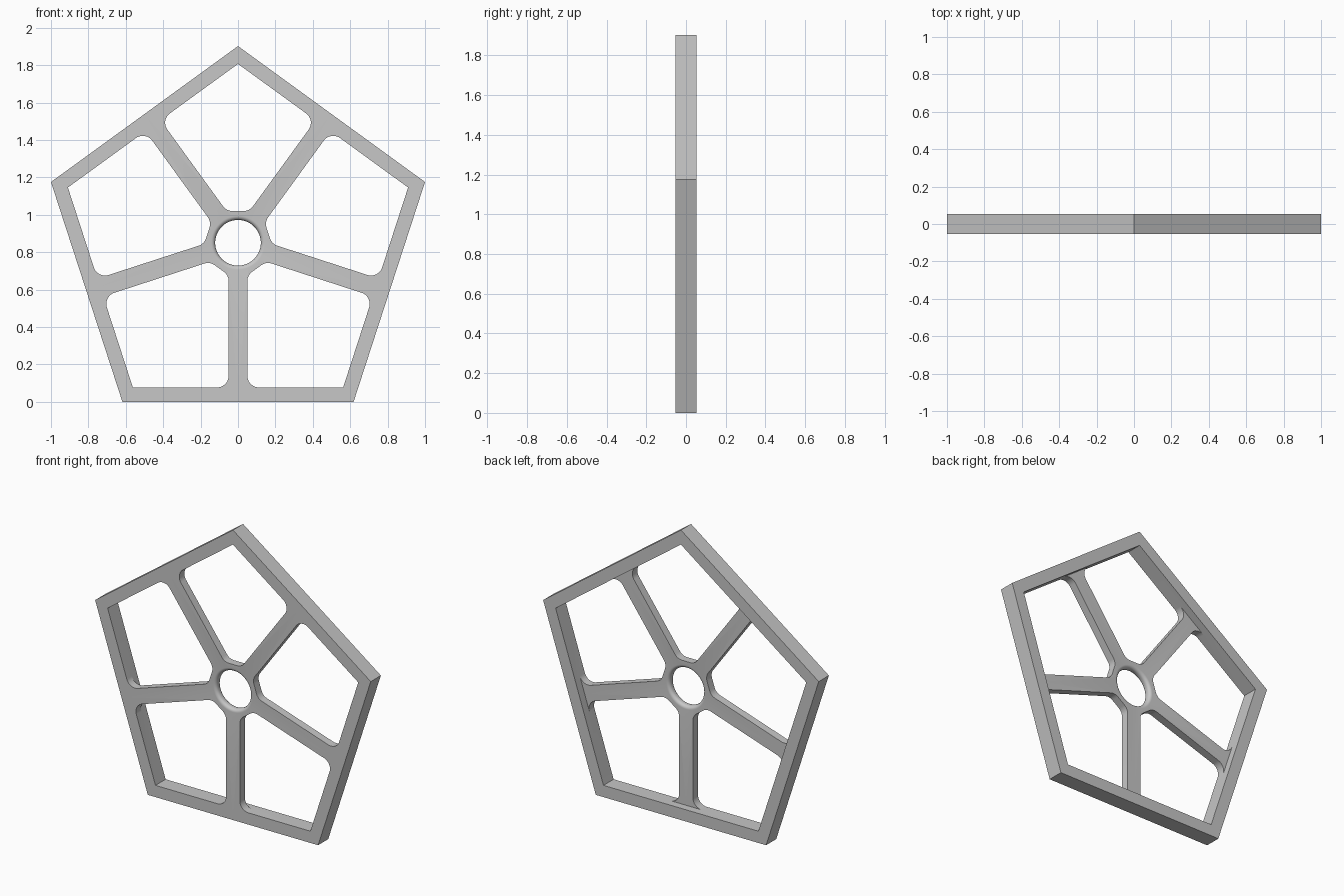
import bpy
import bmesh
from math import sin, cos, tan, pi, radians
from mathutils import Vector

if "Cube" in bpy.data.objects:
    bpy.data.objects.remove(bpy.data.objects["Cube"])

# Main dimensions
HALF_TURN = pi / 5                                # angle from spoke axis to corner axis
CORNER = 1 / sin(2 * pi / 5)                      # centre to outer corner, width is 2
OUTER = CORNER * cos(HALF_TURN)                   # centre to outer side
INNER = OUTER - 0.077                             # centre to inner side of the frame
FRONT, FLOOR, BACK = -0.0525, 0.0, 0.0525         # spokes fill the front half only
SPOKE, HUB, FILLET = 0.05, 0.17, 0.062
HOLE, ROUND = 0.122, 0.022


def polar(r, angle):
    return Vector((r * cos(angle), r * sin(angle)))


def rounded(before, corner, after, radius, steps=8):
    """Points of a fillet arc at a corner."""
    a, b = (before - corner).normalized(), (after - corner).normalized()
    half = a.angle(b) / 2
    centre = corner + (a + b).normalized() * radius / sin(half)
    start = corner + a * radius / tan(half) - centre
    end = corner + b * radius / tan(half) - centre
    return [centre + start.lerp(end, i / steps).normalized() * radius
            for i in range(steps + 1)]


# Outline of half a window, from the hub to the inner frame corner
hub_mid = polar(HUB, HALF_TURN)
hub_corner = Vector(((HUB - SPOKE * sin(HALF_TURN)) / cos(HALF_TURN), SPOKE))
spoke_end = Vector((INNER, SPOKE))
inner_corner = Vector((INNER, INNER * tan(HALF_TURN)))
outer_corner = Vector((OUTER, OUTER * tan(HALF_TURN)))
inner_mid, outer_mid = Vector((INNER, 0)), Vector((OUTER, 0))
window = ([hub_mid] + rounded(hub_mid, hub_corner, spoke_end, FILLET)
          + rounded(hub_corner, spoke_end, inner_corner, FILLET))
tangent = window[-1]

# Cross-section of the rounded hub hole, as radius and depth
turns = [i * pi / 12 for i in range(7)]
hole = [(HOLE + ROUND * (1 - sin(t)), FRONT + ROUND * (1 - cos(t))) for t in turns]
hole += [(r, FLOOR + FRONT - y) for r, y in reversed(hole)]
arc = [HALF_TURN * i / 8 for i in range(9)]
rim = [polar(HOLE + ROUND, a) for a in arc]

bm = bmesh.new()


def add_half_sector(turn, side):
    def face(points):
        verts = []
        for p, y in points:
            v = p.y * side
            verts.append(bm.verts.new((p.x * cos(turn) - v * sin(turn), y,
                                       p.x * sin(turn) + v * cos(turn) + OUTER)))
        bm.faces.new(verts)

    def flat(points, y):
        face([(p, y) for p in points])

    def wall(a, b, y0, y1):
        face([(a, y0), (b, y0), (b, y1), (a, y1)])

    # Front face, recessed back of the spokes, and back of the frame
    flat(rim + window + [inner_corner, outer_corner, outer_mid], FRONT)
    flat(rim + window + [inner_mid], FLOOR)
    flat([inner_mid, tangent, inner_corner, outer_corner, outer_mid], BACK)
    # Window and frame walls
    for a, b in zip(window, window[1:]):
        wall(a, b, FRONT, FLOOR)
    wall(inner_mid, tangent, FLOOR, BACK)
    face([(tangent, FRONT), (inner_corner, FRONT), (inner_corner, BACK),
          (tangent, BACK), (tangent, FLOOR)])
    wall(outer_mid, outer_corner, FRONT, BACK)
    # Rounded hole
    for a, b in zip(arc, arc[1:]):
        for (r0, y0), (r1, y1) in zip(hole, hole[1:]):
            face([(polar(r0, a), y0), (polar(r0, b), y0),
                  (polar(r1, b), y1), (polar(r1, a), y1)])


for k in range(5):
    for side in (1, -1):
        add_half_sector(radians(72 * k - 90), side)

bmesh.ops.remove_doubles(bm, verts=bm.verts, dist=1e-5)
bmesh.ops.recalc_face_normals(bm, faces=bm.faces)

mesh = bpy.data.meshes.new("pentagon_spoked_frame")
bm.to_mesh(mesh)
bm.free()
wheel = bpy.data.objects.new("pentagon_spoked_frame", mesh)
bpy.context.collection.objects.link(wheel)

# Plain grey finish
grey = bpy.data.materials.new("grey")
grey.use_nodes = True
colour = (0.57, 0.57, 0.57, 1)
grey.diffuse_color = colour
grey.node_tree.nodes["Principled BSDF"].inputs["Base Color"].default_value = colour
mesh.materials.append(grey)

bpy.ops.object.select_all(action="DESELECT")
wheel.select_set(True)
bpy.context.view_layer.objects.active = wheel
bpy.ops.object.shade_smooth_by_angle(angle=radians(30))
